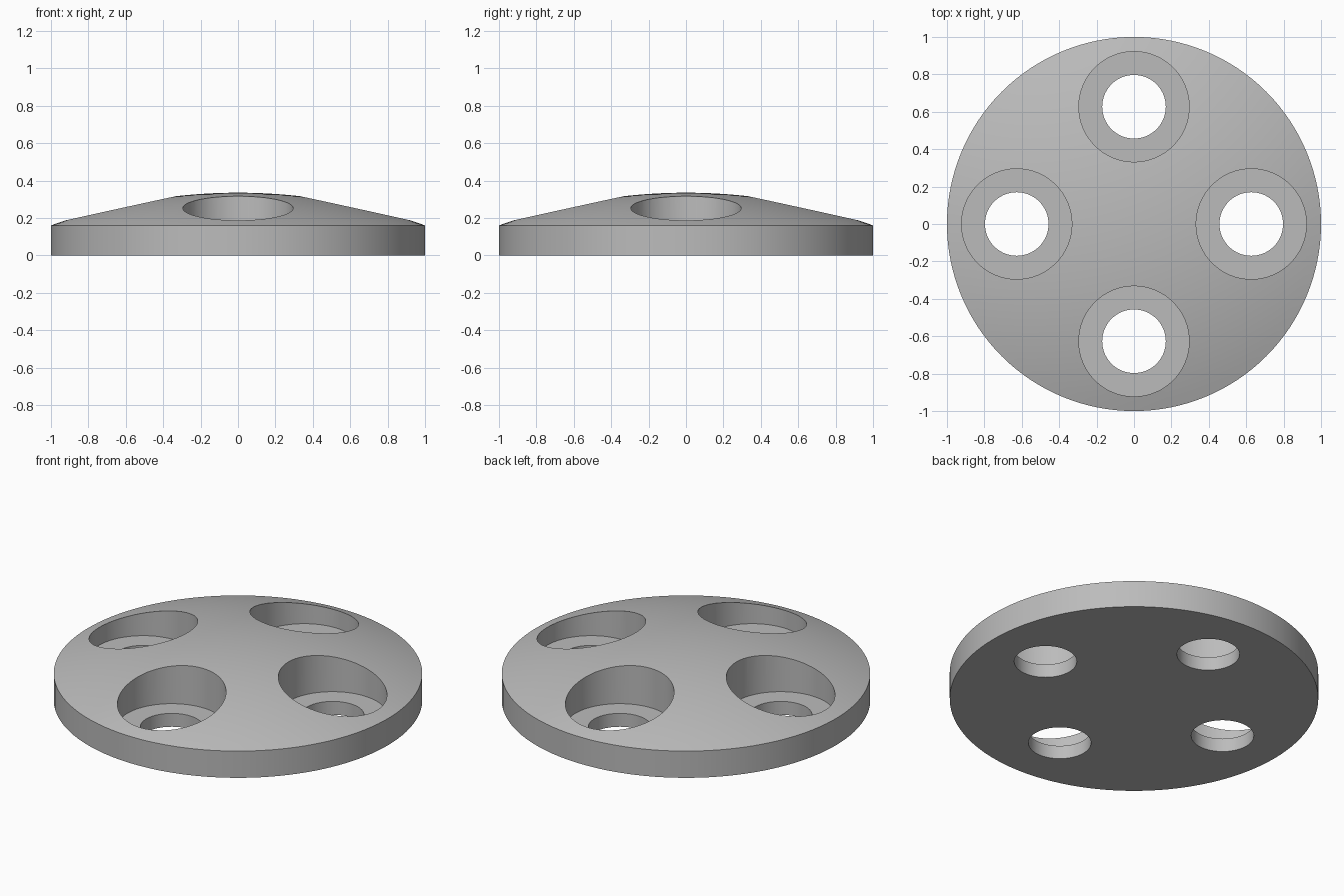
import bpy
import bmesh
import math
from mathutils import Vector

RIM_H, APEX_H, FLOOR_H = 0.16, 0.335, 0.08
BORE_R, HOLE_R, RING_R = 0.295, 0.17, 0.627

cube = bpy.data.objects.get("Cube")
if cube:
    bpy.data.objects.remove(cube, do_unlink=True)

grey = bpy.data.materials.new("plain grey")
grey.use_nodes = True
colour = (0.5, 0.5, 0.5, 1)
grey.diffuse_color = colour
grey.node_tree.nodes["Principled BSDF"].inputs["Base Color"].default_value = colour


def lathe(name, profile, segments):
    """Revolve (radius, height) points around z into a closed solid."""
    bm = bmesh.new()
    verts = [bm.verts.new((r, 0, z)) for r, z in profile]
    edges = [bm.edges.new(pair) for pair in zip(verts, verts[1:])]
    bmesh.ops.spin(bm, geom=verts + edges, axis=(0, 0, 1), cent=(0, 0, 0),
                   angle=math.tau, steps=segments, use_merge=True)
    bmesh.ops.remove_doubles(bm, verts=bm.verts, dist=1e-5)
    bmesh.ops.recalc_face_normals(bm, faces=bm.faces)
    mesh = bpy.data.meshes.new(name)
    bm.to_mesh(mesh)
    bm.free()
    mesh.materials.append(grey)
    obj = bpy.data.objects.new(name, mesh)
    bpy.context.collection.objects.link(obj)
    return obj


# Disc with a shallow spherical top
rise = APEX_H - RIM_H
sphere_r = (1 + rise * rise) / (2 * rise)
rings = 20
dome = [(i / rings, APEX_H - sphere_r + math.sqrt(sphere_r ** 2 - (i / rings) ** 2))
        for i in range(rings + 1)]
disc = lathe("domed_disc", dome + [(1, 0), (0, 0)], 128)

# Four stepped cutters: through hole below, wide counterbore above
bore = [(0, -0.2), (HOLE_R, -0.2), (HOLE_R, FLOOR_H),
        (BORE_R, FLOOR_H), (BORE_R, 0.6), (0, 0.6)]
cutters = []
for i in range(4):
    cutter = lathe("bolt_hole_cutter", bore, 64)
    cutter.location = Vector((RING_R * math.cos(i * math.pi / 2),
                              RING_R * math.sin(i * math.pi / 2), 0))
    cutter.hide_render = True
    cutters.append(cutter)
    cut = disc.modifiers.new("bolt_hole", 'BOOLEAN')
    cut.operation = 'DIFFERENCE'
    cut.solver = 'EXACT'
    cut.object = cutter

# Apply the cuts, drop the helpers, and smooth the curved faces
bpy.ops.object.select_all(action='DESELECT')
disc.select_set(True)
bpy.context.view_layer.objects.active = disc
for name in [m.name for m in disc.modifiers]:
    bpy.ops.object.modifier_apply(modifier=disc.modifiers[0].name)
for cutter in cutters:
    bpy.data.objects.remove(cutter, do_unlink=True)
bpy.ops.object.shade_smooth_by_angle(angle=math.radians(30))
